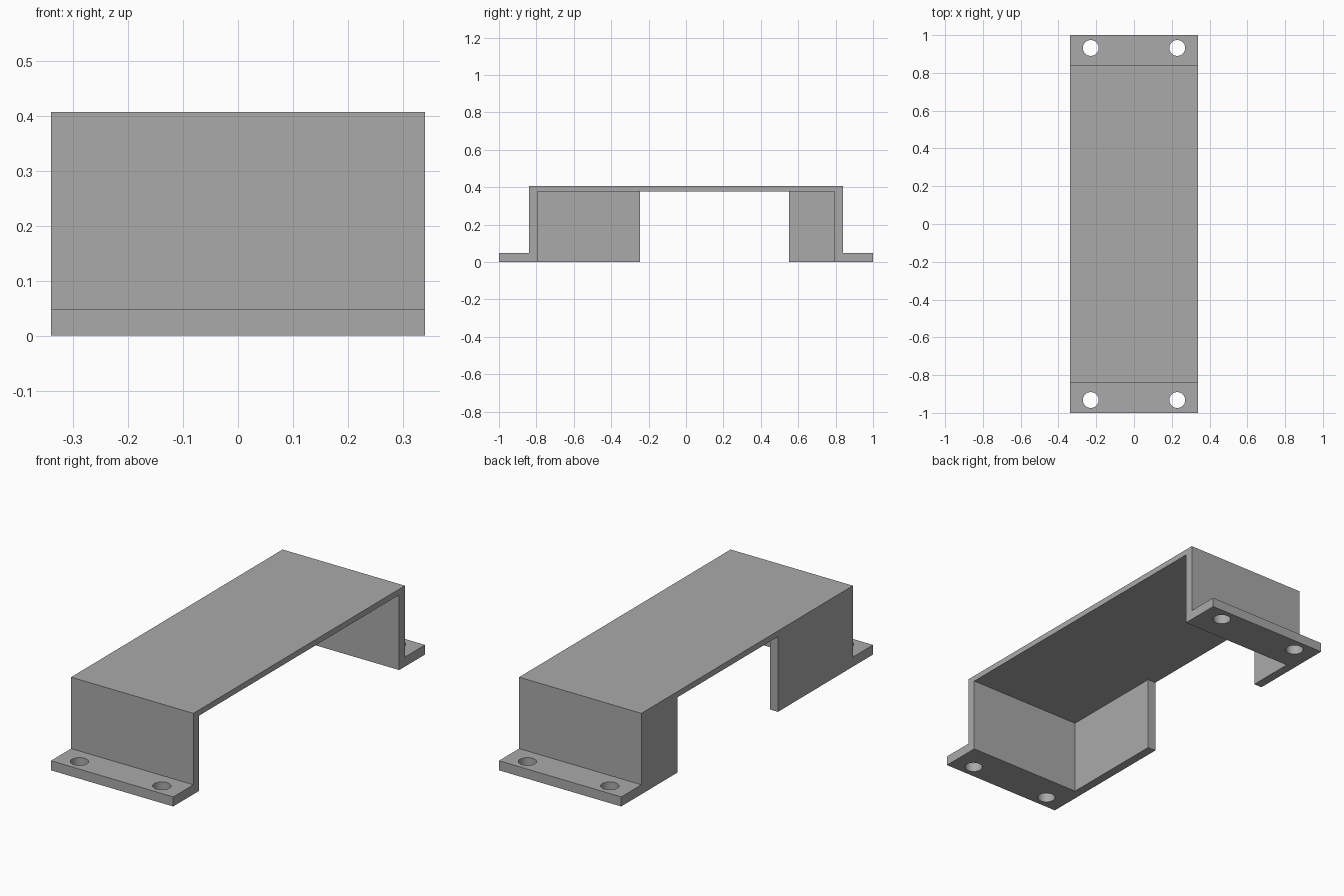
import bpy
import bmesh
from mathutils import Matrix

cube = bpy.data.objects.get("Cube")
if cube:
    bpy.data.objects.remove(cube, do_unlink=True)

HALF_W, HALF_L = 0.34, 1.0       # overall half width and half length
LEG_OUT, LEG_IN = 0.84, 0.795    # outer and inner faces of the end legs
TOP, UNDER, FLANGE = 0.407, 0.378, 0.048
SIDE_IN = -0.295                 # inner face of the side walls
GAP_FRONT, GAP_BACK = -0.245, 0.552
HOLE_X, HOLE_Y, HOLE_R = 0.229, 0.932, 0.042

grey = bpy.data.materials.new("plain grey")
grey.use_nodes = True
colour = (0.4, 0.4, 0.4, 1)
grey.diffuse_color = colour
grey.node_tree.nodes["Principled BSDF"].inputs["Base Color"].default_value = colour


def make_object(name, bm):
    bmesh.ops.recalc_face_normals(bm, faces=bm.faces)
    mesh = bpy.data.meshes.new(name)
    bm.to_mesh(mesh)
    bm.free()
    mesh.materials.append(grey)
    obj = bpy.data.objects.new(name, mesh)
    bpy.context.collection.objects.link(obj)
    return obj


def prism(name, points, direction):
    """Extrude a closed outline along a direction."""
    bm = bmesh.new()
    face = bm.faces.new([bm.verts.new(p) for p in points])
    extruded = bmesh.ops.extrude_face_region(bm, geom=[face])["geom"]
    verts = [v for v in extruded if isinstance(v, bmesh.types.BMVert)]
    bmesh.ops.translate(bm, verts=verts, vec=direction)
    return make_object(name, bm)


def cut(target, cutter):
    mod = target.modifiers.new("cut", "BOOLEAN")
    mod.operation = "DIFFERENCE"
    mod.solver = "EXACT"
    mod.object = cutter
    bpy.context.view_layer.objects.active = target
    bpy.ops.object.modifier_apply(modifier=mod.name)
    bpy.data.objects.remove(cutter, do_unlink=True)


# Solid hat-shaped side profile, extruded across the width
half = [(HALF_L, 0), (HALF_L, FLANGE), (LEG_OUT, FLANGE), (LEG_OUT, TOP)]
outline = half + [(-y, z) for y, z in reversed(half)]
bracket = prism("mounting_bracket", [(-HALF_W, y, z) for y, z in outline],
                (2 * HALF_W, 0, 0))

# Hollow: open below and on one side, with a gap through the other side wall
far = HALF_W + 0.1
plan = [(far, -LEG_IN), (far, LEG_IN), (SIDE_IN, LEG_IN), (SIDE_IN, GAP_BACK),
        (-far, GAP_BACK), (-far, GAP_FRONT), (SIDE_IN, GAP_FRONT), (SIDE_IN, -LEG_IN)]
cut(bracket, prism("cavity_cutter", [(x, y, -0.1) for x, y in plan],
                   (0, 0, UNDER + 0.1)))

# Four screw holes through the flanges
bm = bmesh.new()
for sx in (-1, 1):
    for sy in (-1, 1):
        bmesh.ops.create_cone(bm, cap_ends=True, segments=48, radius1=HOLE_R,
                              radius2=HOLE_R, depth=0.2,
                              matrix=Matrix.Translation((sx * HOLE_X, sy * HOLE_Y, 0.02)))
cut(bracket, make_object("hole_cutter", bm))

# Smooth hole walls, sharp edges elsewhere
bpy.ops.object.select_all(action="DESELECT")
bracket.select_set(True)
bpy.context.view_layer.objects.active = bracket
bpy.ops.object.shade_smooth_by_angle()
